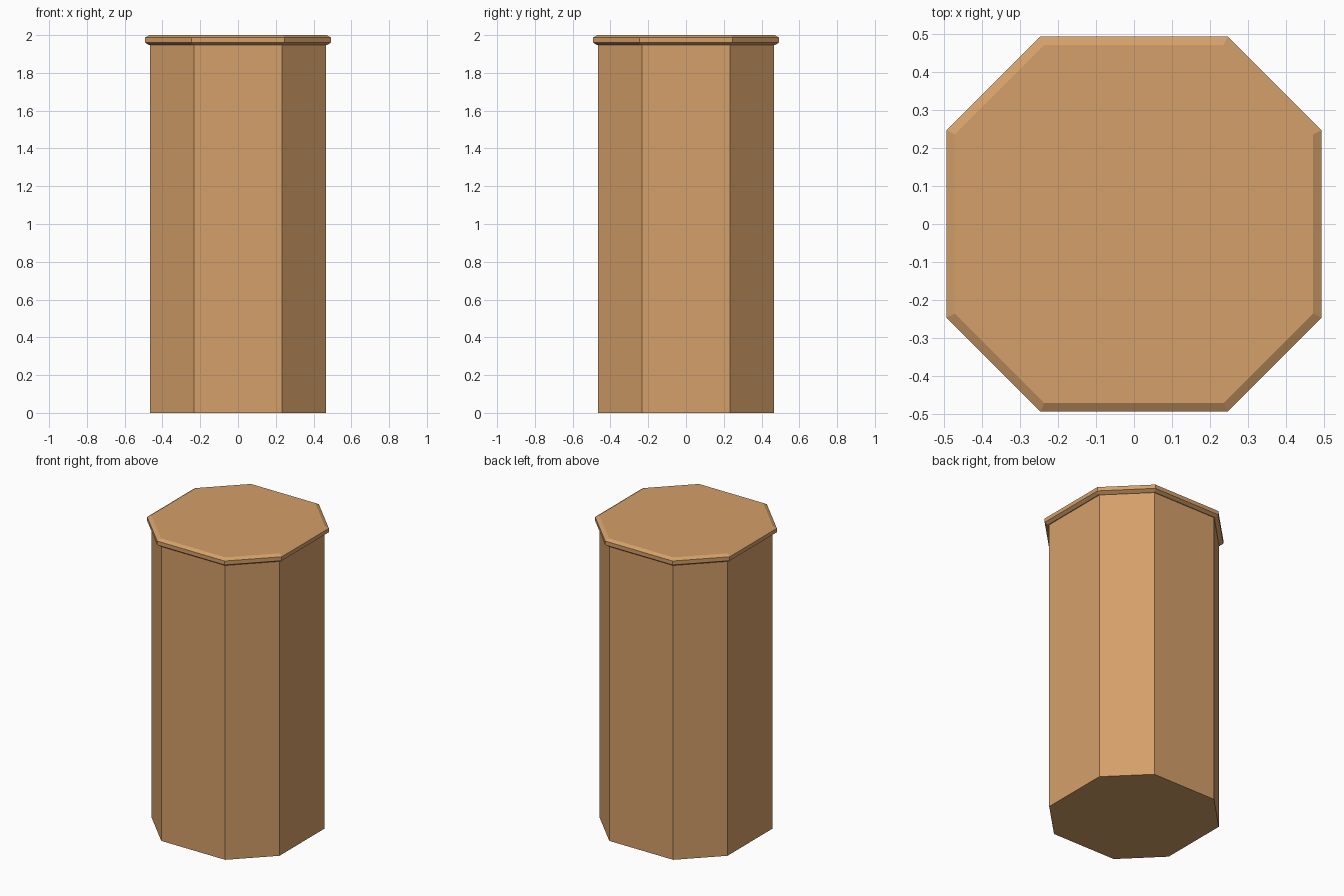
import bpy, bmesh

if "Cube" in bpy.data.objects:
    bpy.data.objects.remove(bpy.data.objects["Cube"])

wood = bpy.data.materials.new("warm tan wood")
wood.diffuse_color = (0.66, 0.35, 0.142, 1)
wood.use_nodes = True
wood.node_tree.nodes["Principled BSDF"].inputs["Base Color"].default_value = wood.diffuse_color


def octagon(s):
    """Square of half width s with its corners cut halfway along each side."""
    h = s / 2
    return [(s, -h), (s, h), (h, s), (-h, s), (-s, h), (-s, -h), (-h, -s), (h, -s)]


def octagonal_solid(name, profile):
    """Stack octagons of (half width, height) into a closed, flat-shaded solid."""
    bm = bmesh.new()
    rings = [[bm.verts.new((x, y, z)) for x, y in octagon(s)] for s, z in profile]
    for low, high in zip(rings, rings[1:]):
        for i in range(8):
            j = (i + 1) % 8
            bm.faces.new((low[i], low[j], high[j], high[i]))
    bm.faces.new(rings[0][::-1])
    bm.faces.new(rings[-1])
    mesh = bpy.data.meshes.new(name)
    bm.to_mesh(mesh)
    bm.free()
    mesh.materials.append(wood)
    obj = bpy.data.objects.new(name, mesh)
    bpy.context.collection.objects.link(obj)
    return obj


# tall column body
octagonal_solid("column_body", [(0.467, 0), (0.467, 1.947)])

# thin lid with bevelled upper and lower edges
octagonal_solid("top_lid", [(0.472, 1.947), (0.492, 1.961), (0.492, 1.987), (0.470, 2.0)])
